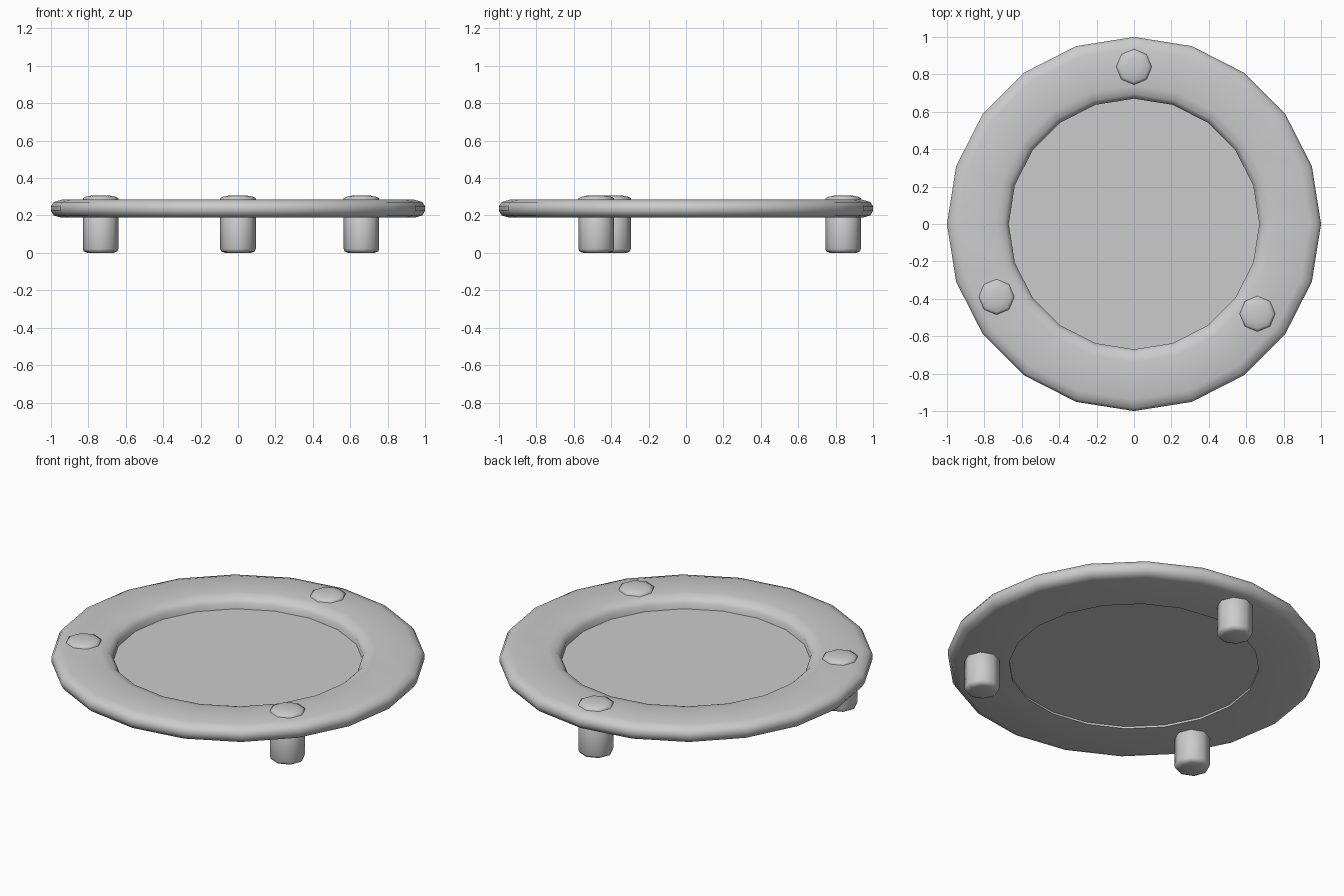
import bpy
import math

cube = bpy.data.objects.get("Cube")
if cube:
    bpy.data.objects.remove(cube, do_unlink=True)

grey = bpy.data.materials.new("light_grey")
grey.use_nodes = True
colour = (0.6, 0.6, 0.6, 1)
grey.diffuse_color = colour
grey.node_tree.nodes["Principled BSDF"].inputs["Base Color"].default_value = colour


def lathe(name, profile, sides, centre=(0, 0), closed=False, smooth=60):
    """Turn a (radius, z) profile round an upright axis, with a corner facing +y."""
    verts, faces = [], []
    n = len(profile)
    for i in range(sides):
        a = math.pi / 2 + math.tau * i / sides
        verts += [(r * math.cos(a), r * math.sin(a), z) for r, z in profile]
    for i in range(sides):
        j = (i + 1) % sides
        for k in range(n if closed else n - 1):
            m = (k + 1) % n
            faces.append((i * n + k, j * n + k, j * n + m, i * n + m))
    if not closed:
        faces.append([i * n for i in reversed(range(sides))])
        faces.append([i * n + n - 1 for i in range(sides)])
    mesh = bpy.data.meshes.new(name)
    mesh.from_pydata(verts, [], faces)
    mesh.materials.append(grey)
    obj = bpy.data.objects.new(name, mesh)
    obj.location = (*centre, 0)
    bpy.context.collection.objects.link(obj)
    bpy.ops.object.select_all(action='DESELECT')
    obj.select_set(True)
    bpy.context.view_layer.objects.active = obj
    bpy.ops.object.shade_smooth_by_angle(angle=math.radians(smooth))
    return obj


# Rounded flange ring
lathe("flange_ring", [
    (0.67, 0.19), (0.95, 0.19), (0.985, 0.2), (1.0, 0.225), (1.0, 0.25),
    (0.985, 0.272), (0.94, 0.285), (0.74, 0.285), (0.695, 0.275), (0.67, 0.25),
], 20, closed=True)

# Recessed plate closing the opening
lathe("centre_plate", [(0.67, 0.202), (0.67, 0.216)], 20, smooth=30)

# Three bolts standing through the ring
bolt = [(0.07, 0.0), (0.09, 0.008), (0.095, 0.022),
        (0.095, 0.292), (0.08, 0.3), (0.045, 0.307)]
for side, centre in (("back", (0, 0.84)), ("right", (-0.735, -0.39)),
                     ("left", (0.66, -0.48))):
    lathe(side + "_bolt", bolt, 8, centre, smooth=70)
